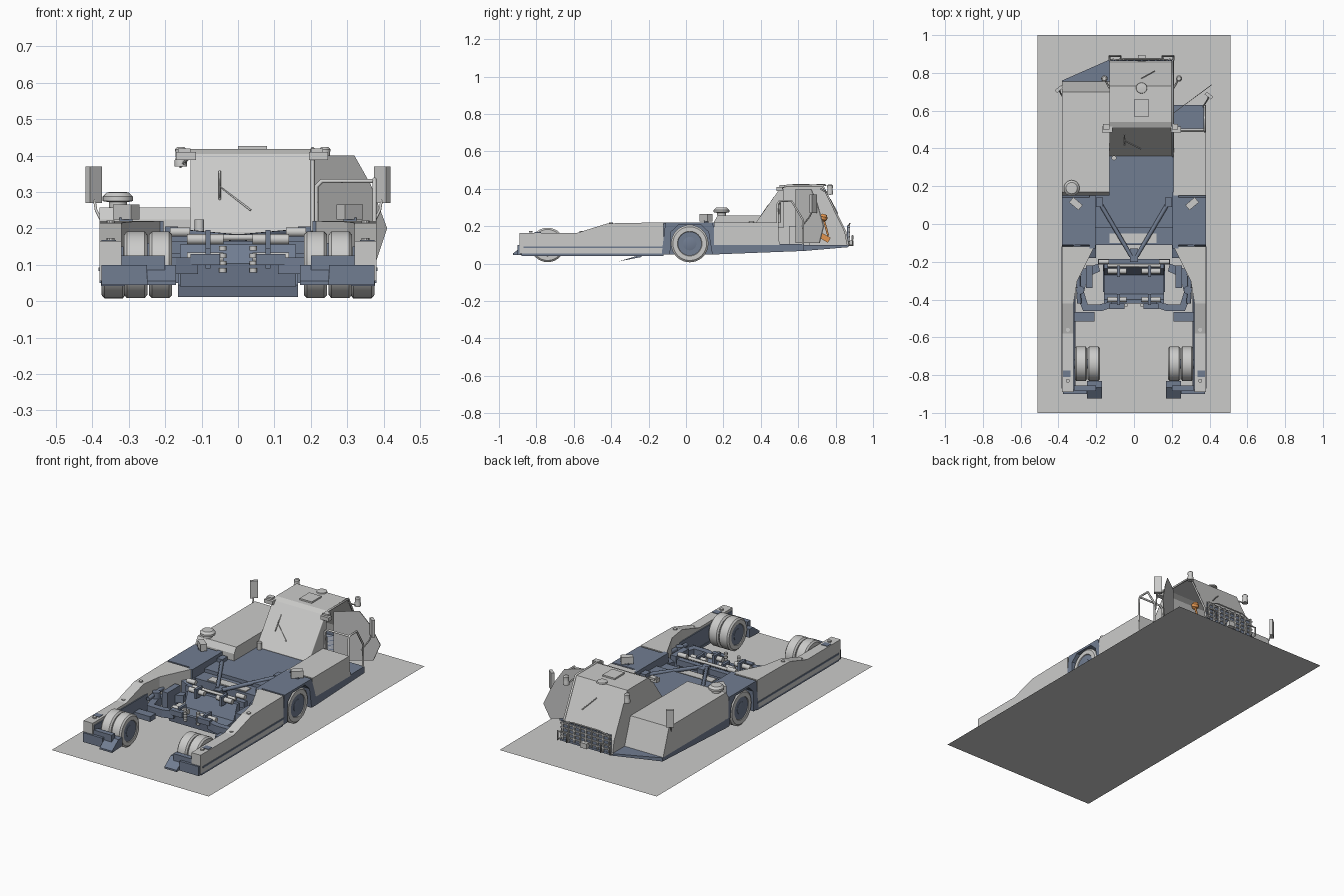
import bpy, bmesh, math
from mathutils import Vector, Matrix

if "Cube" in bpy.data.objects:
    bpy.data.objects.remove(bpy.data.objects["Cube"])


def material(name, rgb):
    m = bpy.data.materials.new(name)
    m.diffuse_color = (*rgb, 1)
    m.use_nodes = True
    m.node_tree.nodes["Principled BSDF"].inputs["Base Color"].default_value = m.diffuse_color
    return m


GREY = material("light_grey", (0.60, 0.60, 0.59))
BLUE = material("slate_blue", (0.165, 0.205, 0.285))
ORANGE = material("orange", (0.75, 0.30, 0.08))


def finish(name, bm, mat, smooth=False, fix=True):
    if fix:
        bmesh.ops.recalc_face_normals(bm, faces=bm.faces)
    me = bpy.data.meshes.new(name)
    bm.to_mesh(me)
    bm.free()
    me.materials.append(mat)
    ob = bpy.data.objects.new(name, me)
    bpy.context.collection.objects.link(ob)
    if smooth:
        bpy.context.view_layer.objects.active = ob
        ob.select_set(True)
        bpy.ops.object.shade_smooth_by_angle(angle=math.radians(35))
        ob.select_set(False)
    return ob


def loft(name, rings, mat, caps=True):
    bm = bmesh.new()
    vs = [[bm.verts.new(p) for p in r] for r in rings]
    n = len(rings[0])
    for a, b in zip(vs, vs[1:]):
        for i in range(n):
            bm.faces.new((a[i], a[(i + 1) % n], b[(i + 1) % n], b[i]))
    if caps:
        bm.faces.new(vs[0])
        bm.faces.new(vs[-1])
    return finish(name, bm, mat)


def prism_x(name, yz, x0, x1, mat):
    return loft(name, [[(x, y, z) for y, z in yz] for x in (x0, x1)], mat)


def prism_z(name, xy, z0, z1, mat):
    return loft(name, [[(x, y, z) for x, y in xy] for z in (z0, z1)], mat)


def box(name, x0, x1, y0, y1, z0, z1, mat, rot=None):
    bm = bmesh.new()
    m = Matrix.Translation(((x0 + x1) / 2, (y0 + y1) / 2, (z0 + z1) / 2))
    if rot:
        m = m @ Matrix.Rotation(math.radians(rot[1]), 4, rot[0])
    m = m @ Matrix.Diagonal((abs(x1 - x0), y1 - y0, z1 - z0, 1))
    bmesh.ops.create_cube(bm, size=1, matrix=m)
    return finish(name, bm, mat)


def lathe(name, prof, center, axis, mat, n=28):
    """prof: (radius, offset along the axis) pairs."""
    q = Vector((0, 0, 1)).rotation_difference(Vector(axis))
    rings = [[Vector(center) + q @ Vector((r * math.cos(2 * math.pi * i / n), r * math.sin(2 * math.pi * i / n), h))
              for i in range(n)] for r, h in prof]
    ob = loft(name, rings, mat)
    bpy.context.view_layer.objects.active = ob
    ob.select_set(True)
    bpy.ops.object.shade_smooth_by_angle(angle=math.radians(35))
    ob.select_set(False)
    return ob


def cyl(name, c, r, h, axis, mat, n=16):
    return lathe(name, [(r, -h / 2), (r, h / 2)], c, axis, mat, n)


def tube(name, pts, r, mat):
    cu = bpy.data.curves.new(name, 'CURVE')
    cu.dimensions, cu.bevel_depth, cu.bevel_resolution, cu.use_fill_caps = '3D', r, 1, True
    sp = cu.splines.new('POLY')
    sp.points.add(len(pts) - 1)
    for p, q in zip(sp.points, pts):
        p.co = (*q, 1)
    cu.materials.append(mat)
    ob = bpy.data.objects.new(name, cu)
    bpy.context.collection.objects.link(ob)


def wheel(name, x, s, y, z, r, w):
    # tyre with a recessed rim and a hub, facing outward on both sides
    h = w / 2
    tyre = [(r * .62, -h * .8), (r * .66, -h), (r * .9, -h), (r, -h * .75), (r, h * .75), (r * .9, h), (r * .66, h), (r * .62, h * .8)]
    lathe(name + "_tyre", tyre, (x, y, z), (s, 0, 0), GREY, 32)
    lathe(name + "_rim", [(r * .64, -h * .88), (r * .64, h * .88)], (x, y, z), (s, 0, 0), BLUE, 24)
    lathe(name + "_hub", [(r * .36, -h * .95), (r * .36, h * .95), (r * .2, h * 1.05)], (x, y, z), (s, 0, 0), BLUE, 16)


# thin base sheet under the vehicle
bm = bmesh.new()
vs = [bm.verts.new(p) for p in ((-.51, -1, 0), (.51, -1, 0), (.51, 1, 0), (-.51, 1, 0))]
bm.faces.new(vs)
finish("base_sheet", bm, GREY, fix=False)

# rear hull: blue skirt whose underside rises to the back
plan = [(-.38, .17), (-.38, .76), (-.13, .87), (.21, .87), (.21, .63), (.38, .63), (.38, .17)]
loft("hull_skirt", [[(x, y, .05 + max(0, y - .42) * .085) for x, y in plan], [(x, y, .10) for x, y in plan]], BLUE)
box("centre_deck", -.23, .23, -.02, .37, .06, .185, BLUE)
box("deck_bulkhead", -.23, .23, -.11, -.02, .05, .165, BLUE)
box("deck_pad", -.13, .12, -.10, -.05, .165, .17, GREY)

# engine hood on the left, side box and step on the right
prism_x("engine_hood", [(.15, .10), (.15, .225), (.17, .258), (.70, .258), (.755, .10)], -.38, -.13, GREY)
prism_x("side_box", [(.15, .10), (.15, .22), (.49, .22), (.50, .10)], .21, .38, GREY)
box("entry_step", .21, .38, .50, .63, .10, .106, BLUE)

# cab shell, open on the right
cab = [(.36, .10), (.36, .19), (.51, .405), (.54, .418), (.73, .418), (.852, .17), (.865, .10)]
shell = prism_x("cab_shell", cab, -.13, .21, GREY)
bm = bmesh.new()
bm.from_mesh(shell.data)
bmesh.ops.delete(bm, geom=[f for f in bm.faces if f.normal.x > .9], context='FACES')
bm.to_mesh(shell.data)
bm.free()
tube("cab_door_frame", [(.205, y, z) for y, z in cab[1:]], .006, GREY)
prism_x("cab_side_panel", [(.36, .19), (.51, .405), (.52, .40), (.52, .19)], .204, .21, GREY)
box("cab_seat", .0, .12, .55, .66, .10, .20, GREY)
box("roof_hatch", .0, .08, .57, .66, .418, .427, GREY)

# open door leaf swung out to the right
door = [(.21, .40), (.32, .40), (.365, .32), (.41, .20), (.38, .11), (.21, .11)]
loft("open_door", [[(x, .586 + (x - .21) * .74 + d, z) for x, z in door] for d in (0, .004)], GREY)

# orange items inside the cab
box("orange_control_box", .15, .19, .71, .77, .125, .155, ORANGE, ('X', -30))
lathe("orange_knob", [(.008, -.02), (.02, -.01), (.022, .005), (.012, .02)], (.175, .735, .245), (0, .3, 1), ORANGE, 14)
tube("control_lever", [(.175, .76, .15), (.175, .735, .24)], .006, ORANGE)

# wipers lying on the windscreens
tube("front_wiper", [(-.05, .472, .357), (-.05, .418, .28), (-.05, .442, .315), (.035, .397, .25)], .003, GREY)
tube("rear_wiper", [(.04, .772, .343), (.11, .81, .27)], .003, GREY)

# rear grille, bumper guards and tow hook
box("grille_back", -.12, .20, .862, .868, .10, .205, BLUE)
for i in range(9):
    x = -.11 + i * .0375
    box("grille_bar", x - .004, x + .004, .868, .876, .10, .205, GREY)
for z in (.115, .14, .165, .19):
    box("grille_slat", -.125, .205, .868, .874, z, z + .007, GREY)
for x in (-.10, .18):
    tube("bumper_guard", [(x - .03, .865, .10), (x - .03, .89, .10), (x - .03, .89, .15), (x + .03, .89, .15),
                          (x + .03, .89, .10), (x + .03, .865, .10)], .005, GREY)
box("tow_hook", .02, .06, .86, .895, .095, .125, GREY)

# mirrors, beacons and roof lamps
for s, y in ((-1, .715), (1, .68)):
    box("mirror", s * .375, s * .418, y - .009, y + .009, .27, .37, GREY, ('Z', -s * 40))
    tube("mirror_stalk", [(s * .365, y - .06, .20), (s * .39, y - .02, .25), (s * .397, y, .29)], .004, GREY)
for x, edge in ((-.157, -.13), (.238, .21)):
    tube("beacon_arm", [(edge, .72, .40), (x, .77, .37), (x, .77, .385)], .005, GREY)
    lathe("beacon", [(.017, -.025), (.017, -.008), (.014, 0), (.016, .022), (.01, .028)], (x, .77, .395), (0, 0, 1), GREY, 14)
for x0, x1 in ((-.17, -.115), (.195, .248)):
    box("roof_lamp", x0, x1, .485, .515, .388, .41, GREY)
    box("roof_lamp_top", x0 + .005, x1 - .015, .50, .53, .408, .42, GREY)
cyl("door_lamp", (-.106, .35, .205), .013, .04, (0, 0, 1), GREY)
tube("roof_rail", [(-.10, .868, .20), (-.05, .875, .215), (.13, .875, .215), (.18, .868, .20)], .004, GREY)
lathe("roof_beacon", [(.03, 0), (.028, .008), (.01, .01)], (.04, .72, .416), (0, 0, 1), GREY, 16)

# air intake on the hood
lathe("air_intake", [(.025, 0), (.025, .015), (.042, .018), (.042, .03), (.03, .042), (.012, .043)], (-.33, .19, .257), (0, 0, 1), GREY, 24)

# step handrails and their crossbar
tube("step_handrail", [(.375, .49, .11), (.375, .49, .32), (.375, .50, .335), (.375, .565, .335), (.375, .625, .235), (.375, .625, .10)], .006, GREY)
tube("step_crossbar", [(.215, .50, .22), (.215, .50, .315), (.23, .50, .33), (.375, .50, .33)], .006, GREY)

# feed struts forming a V on the deck
for s in (-1, 1):
    tube("v_strut", [(s * .18, .11, .19), (s * .015, -.17, .175)], .011, BLUE)
    box("strut_mount", s * .165, s * .20, .09, .14, .185, .205, BLUE)
box("v_joint", -.02, .02, -.20, -.13, .13, .18, BLUE)

for s in (-1, 1):
    # blue wheel arch block
    arch = [(-.13, .05), (-.11, .22), (.14, .22), (.18, .10), (.18, .05), (.14, .05),
            (.12, .17), (.08, .207), (-.04, .207), (-.08, .17), (-.085, .05)]
    prism_x("wheel_arch", arch, s * .21, s * .38, BLUE)
    box("arch_inner_wall", s * .205, s * .235, -.13, .17, .05, .22, BLUE)
    wheel("main_wheel", s * .342, s, .02, .107, .10, .066)
    cyl("main_axle", (s * .27, .02, .107), .03, .10, (1, 0, 0), BLUE)
    # tapered front arm
    st = [(-.89, .32, .165), (-.58, .32, .165), (-.42, .32, .215), (-.30, .30, .218), (-.12, .21, .22)]
    loft("front_arm", [[(s * xi, y, .055), (s * .38, y, .055), (s * .38, y, zt), (s * xi, y, zt)] for y, xi, zt in st], GREY)
    box("arm_sill", s * .31, s * .377, -.88, -.12, .042, .056, BLUE)
    box("arm_stripe", s * .376, s * .384, -.87, -.12, .083, .092, BLUE)
    box("arm_inner_plate", s * .314, s * .32, -.88, -.30, .05, .15, BLUE)
    box("arm_nose", s * .25, s * .375, -.90, -.885, .045, .10, BLUE)
    for y in (-.83, -.56, -.40):
        cyl("arm_eyelet", (s * .35, y, .17 if y < -.5 else .217), .011, .008, (0, 0, 1), GREY, 10)
    box("arm_reflector", s * .335, s * .375, -.81, -.775, .164, .168, BLUE)
    # front wheels in pairs
    for x in (.213, .281):
        wheel("front_wheel", s * x, s, -.74, .10, .092, .064)
    cyl("front_axle", (s * .26, -.74, .10), .025, .14, (1, 0, 0), BLUE)
    # front foot in front of the wheels
    prism_x("front_foot", [(-.83, .05), (-.83, .10), (-.865, .10), (-.925, .055), (-.925, .045)], s * .17, s * .25, BLUE)
    box("foot_link", s * .20, s * .32, -.885, -.855, .075, .125, BLUE)
    # work lamps on the side decks
    box("work_lamp", s * .275, s * .34, .09, .125, .225, .265, GREY, ('Z', s * 40))
    box("work_lamp_base", s * .29, s * .325, .095, .12, .215, .23, BLUE)
    # sloped gusset and clamp arm
    loft("inner_gusset", [[(s * .20, y, .05), (s * .32, y, .05), (s * .32, y, z), (s * .20, y, z - .05)]
                          for y, z in ((-.18, .20), (-.11, .215))], BLUE)
    path = [(.19, -.21), (.275, -.24), (.305, -.37), (.27, -.46), (.17, -.46), (.11, -.44)]
    inner = [(.12, -.41), (.18, -.425), (.245, -.425), (.265, -.36), (.245, -.28), (.18, -.25)]
    prism_z("clamp_arm", [(s * x, y) for x, y in path + inner], .075, .12, BLUE)
    box("clamp_pad", s * .21, s * .32, -.515, -.465, .06, .09, BLUE)
    box("clamp_post", s * .22, s * .255, -.34, -.22, .06, .16, BLUE)
    cyl("clamp_pivot", (s * .285, -.35, .13), .022, .05, (0, 0, 1), BLUE)
    tube("clamp_ram", [(s * .30, -.20, .15), (s * .29, -.42, .135)], .012, BLUE)
    # cradle rollers
    for y, z in ((-.25, .17), (-.40, .12)):
        cyl("cradle_roller", (s * .09, y, z), .014, .10, (1, 0, 0), GREY)
        box("roller_bracket", s * .075, s * .09, y - .03, y + .03, z - .03, z + .025, BLUE)
    cyl("upper_roller", (s * .16, -.20, .19), .013, .055, (1, 0, 0), GREY)
    for z in (.085, .105, .125, .145):
        cyl("spring_ring", (s * .042, -.43, z), .010, .012, (0, 0, 1), GREY, 12)
    box("ram_body", s * .05, s * .13, -.45, -.42, .10, .13, BLUE)

# lifting cradle with its scoop plate
prism_x("cradle", [(-.21, .05), (-.21, .155), (-.235, .155), (-.27, .07), (-.37, .06), (-.40, .105), (-.42, .105), (-.41, .04)], -.16, .16, BLUE)
prism_x("scoop_plate", [(-.36, .012), (-.25, .045), (-.22, .10), (-.21, .10), (-.24, .035)], -.165, .165, BLUE)
box("cradle_beam", -.19, .19, -.215, -.185, .13, .165, BLUE)
tube("cradle_crossbar", [(-.14, -.22, .175), (.14, -.22, .175)], .009, GREY)
